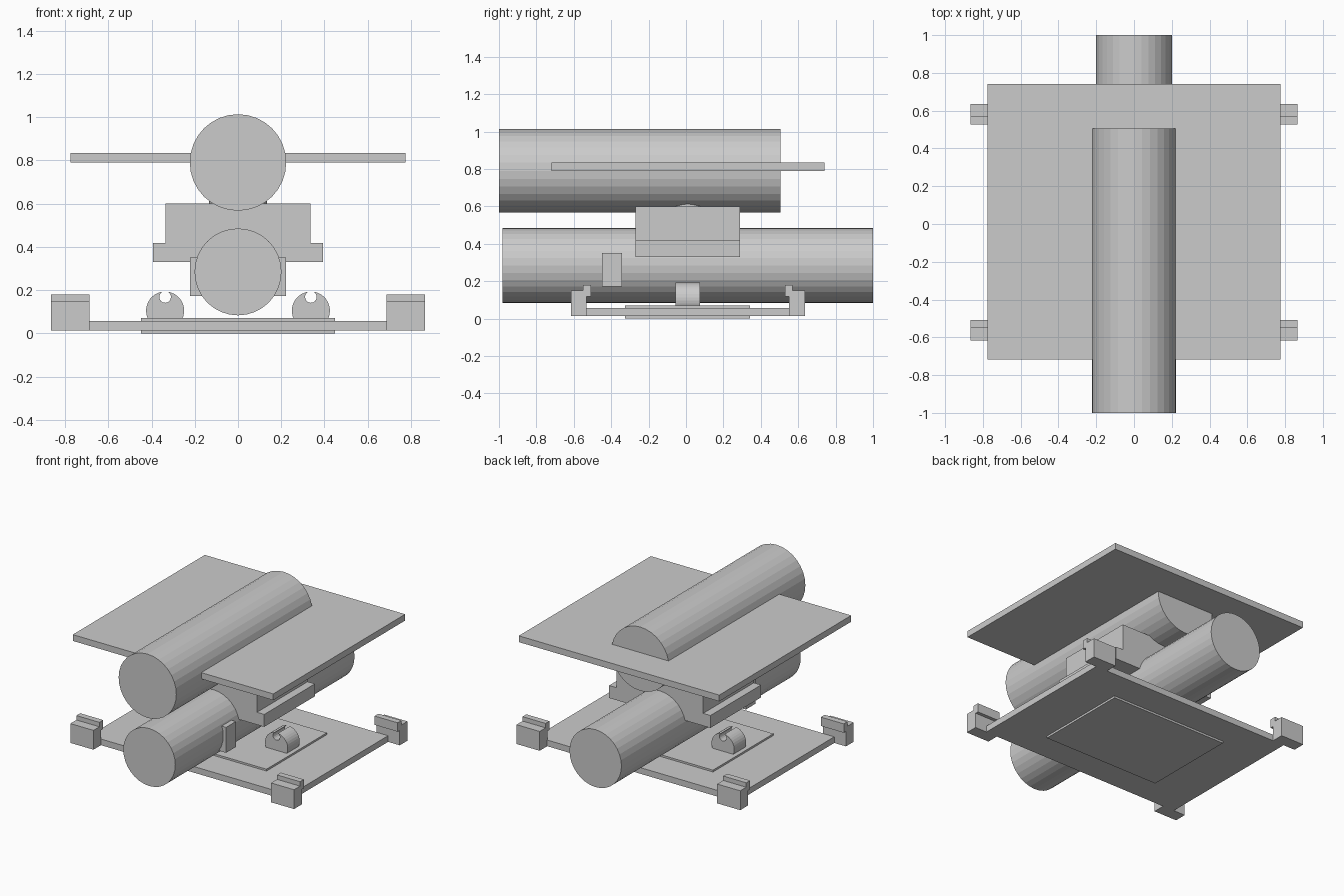
import bpy, bmesh, math
from mathutils import Matrix

if "Cube" in bpy.data.objects:
    bpy.data.objects.remove(bpy.data.objects["Cube"])

grey = bpy.data.materials.new("plain_grey")
grey.diffuse_color = (0.6, 0.6, 0.6, 1)
grey.use_nodes = True
grey.node_tree.nodes["Principled BSDF"].inputs["Base Color"].default_value = grey.diffuse_color


def finish(name, bm):
    bmesh.ops.recalc_face_normals(bm, faces=bm.faces)
    mesh = bpy.data.meshes.new(name)
    bm.to_mesh(mesh)
    bm.free()
    mesh.materials.append(grey)
    ob = bpy.data.objects.new(name, mesh)
    bpy.context.collection.objects.link(ob)
    return ob


def prism(name, points, axis, lo, hi):
    """Extrude a closed profile: (x, z) points along y, or (y, z) points along x."""
    bm = bmesh.new()
    place = (lambda a, b, t: (a, t, b)) if axis == 'Y' else (lambda a, b, t: (t, a, b))
    face = bm.faces.new([bm.verts.new(place(a, b, lo)) for a, b in points])
    new = bmesh.ops.extrude_face_region(bm, geom=[face])['geom']
    move = (0, hi - lo, 0) if axis == 'Y' else (hi - lo, 0, 0)
    bmesh.ops.translate(bm, verts=[v for v in new if isinstance(v, bmesh.types.BMVert)], vec=move)
    return finish(name, bm)


def box(name, x, y0, y1, z0, z1):
    return prism(name, [(-x, z0), (x, z0), (x, z1), (-x, z1)], 'Y', y0, y1)


def barrel(name, radius, y0, y1, z):
    bm = bmesh.new()
    m = Matrix.Translation((0, (y0 + y1) / 2, z)) @ Matrix.Rotation(math.pi / 2, 4, 'X')
    bmesh.ops.create_cone(bm, cap_ends=True, segments=32, radius1=radius,
                          radius2=radius, depth=y1 - y0, matrix=m)
    return finish(name, bm)


def arc(cx, cz, r, start, end, n):
    return [(cx + r * math.cos(math.radians(start + (end - start) * i / n)),
             cz + r * math.sin(math.radians(start + (end - start) * i / n)))
            for i in range(n + 1)]


# Base plate and the pad set into it
box("base_plate", 0.775, -0.533, 0.552, 0.014, 0.057)
box("base_pad", 0.448, -0.325, 0.342, 0.0, 0.07)

# Stepped corner clips hooked over the plate edges
front_clip = [(-0.616, 0.014), (-0.531, 0.014), (-0.531, 0.118), (-0.508, 0.118),
              (-0.508, 0.18), (-0.55, 0.18), (-0.55, 0.149), (-0.616, 0.149)]
back_clip = [(0.02 - y, z) for y, z in front_clip]
for side, lo, hi in (("left", -0.865, -0.687), ("right", 0.687, 0.865)):
    prism(f"front_clip_{side}", front_clip, 'X', lo, hi)
    prism(f"back_clip_{side}", back_clip, 'X', lo, hi)

# Round axle holders with a snap-in slot at the top
for side, cx in (("left", -0.337), ("right", 0.337)):
    profile = (arc(cx, 0.105, 0.088, -27, 82.2, 10)
               + arc(cx, 0.168, 0.027, 60, -240, 14)
               + arc(cx, 0.105, 0.088, 97.8, 207, 10))
    prism(f"axle_holder_{side}", profile, 'Y', -0.057, 0.074)

# Lower barrel with its cross block
barrel("lower_barrel", 0.201, -0.98, 1.0, 0.284)
box("cross_block", 0.223, -0.45, -0.342, 0.172, 0.35)

# Flanged saddle joining the two barrels, with a pivot pin through it
saddle = [(-0.392, 0.33), (0.392, 0.33), (0.392, 0.417), (0.336, 0.417),
          (0.336, 0.6), (-0.336, 0.6), (-0.336, 0.417), (-0.392, 0.417)]
prism("saddle", saddle, 'Y', -0.27, 0.29)
pin = bmesh.new()
bmesh.ops.create_cone(pin, cap_ends=True, segments=32, radius1=0.133, radius2=0.133,
                      depth=0.4, matrix=Matrix.Translation((0, 0.01, 0.54)))
finish("pivot_pin", pin)

# Upper barrel and the wide top plate
barrel("upper_barrel", 0.223, -1.0, 0.505, 0.79)
box("top_plate", 0.775, -0.718, 0.74, 0.79, 0.834)
